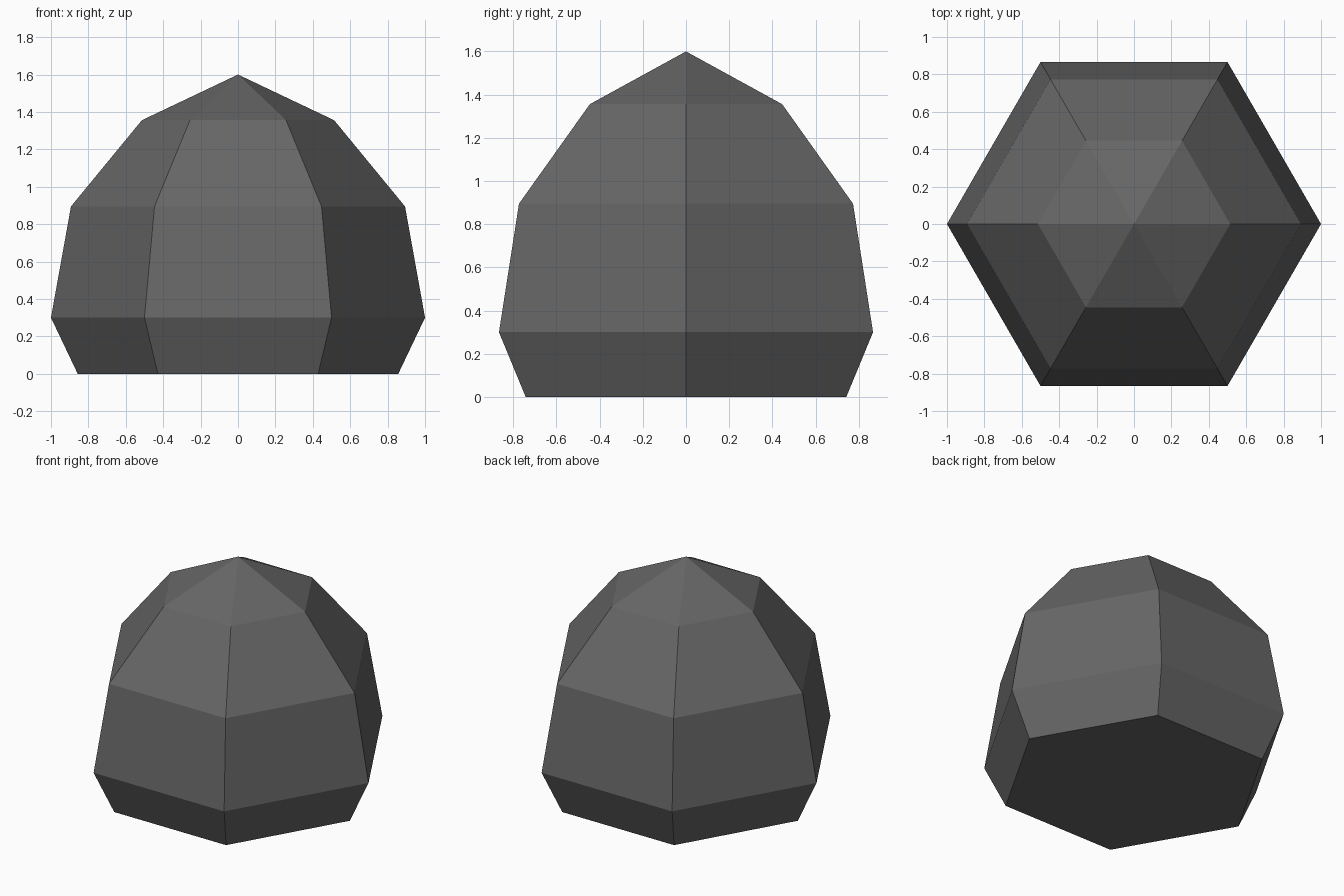
import bpy, bmesh, math

if "Cube" in bpy.data.objects:
    bpy.data.objects.remove(bpy.data.objects["Cube"])

# One flat dark grey
grey = bpy.data.materials.new("dark_grey_stone")
grey.diffuse_color = (0.133, 0.133, 0.133, 1)
grey.use_nodes = True
grey.node_tree.nodes["Principled BSDF"].inputs["Base Color"].default_value = grey.diffuse_color

SIDES = 6
# Profile as (radius, height), bottom to top
PROFILE = [(0.857, 0.0), (1.0, 0.3), (0.893, 0.895), (0.514, 1.356)]
APEX_Z = 1.6

bm = bmesh.new()
# Hexagonal rings
rings = [[bm.verts.new((r * math.cos(math.tau * i / SIDES),
                        r * math.sin(math.tau * i / SIDES), z))
          for i in range(SIDES)] for r, z in PROFILE]
apex = bm.verts.new((0, 0, APEX_Z))

# Flat base, side bands and pointed cap
bm.faces.new(rings[0][::-1])
for i in range(SIDES):
    j = (i + 1) % SIDES
    for low, high in zip(rings, rings[1:]):
        bm.faces.new((low[i], low[j], high[j], high[i]))
    bm.faces.new((rings[-1][i], rings[-1][j], apex))
bmesh.ops.recalc_face_normals(bm, faces=bm.faces[:])

mesh = bpy.data.meshes.new("faceted_stone")
bm.to_mesh(mesh)
bm.free()
mesh.materials.append(grey)
stone = bpy.data.objects.new("faceted_stone", mesh)
bpy.context.collection.objects.link(stone)
